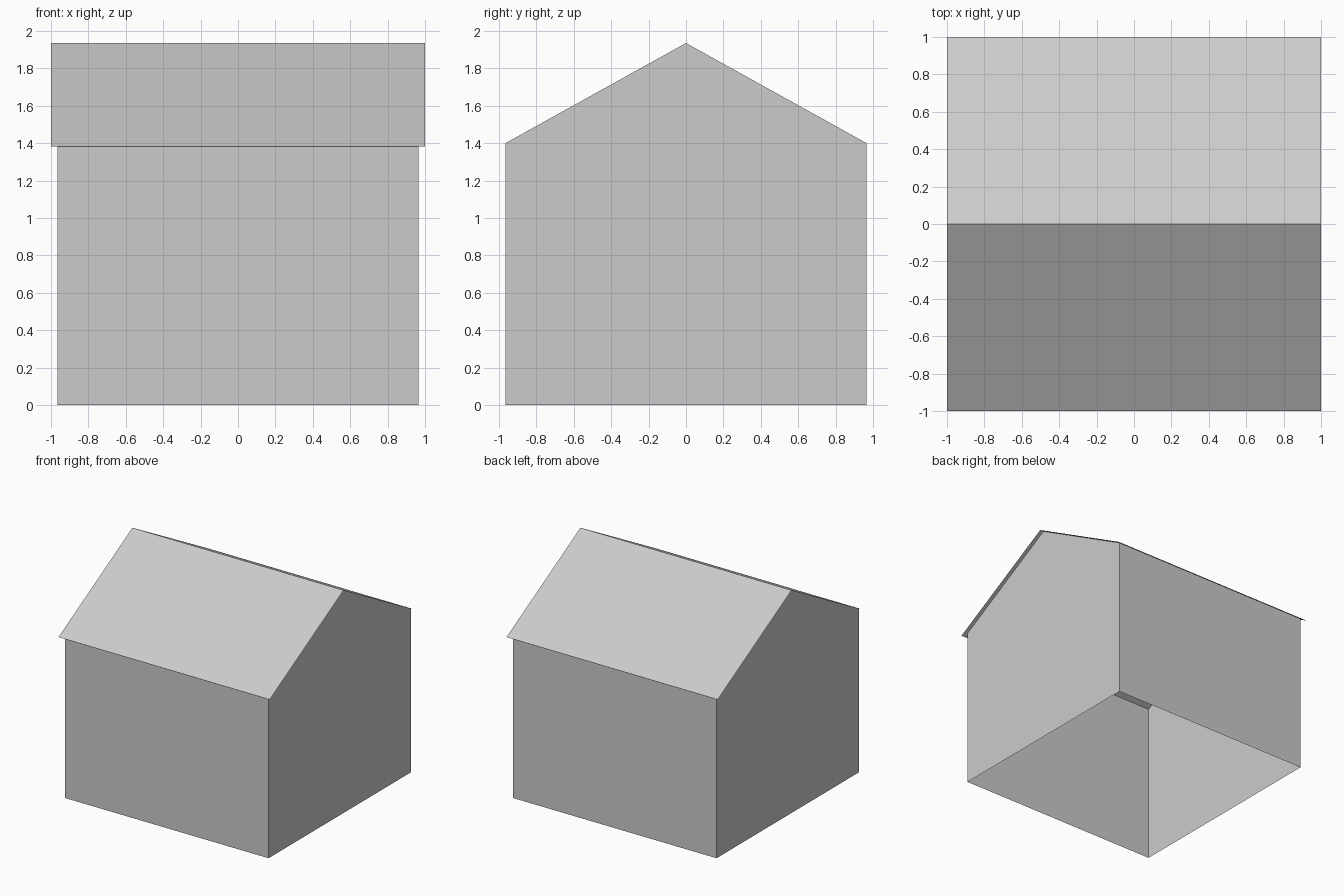
import bpy
import bmesh

cube = bpy.data.objects.get("Cube")
if cube:
    bpy.data.objects.remove(cube, do_unlink=True)

WALL = 0.965       # half width of the walls
EAVE = 1.40        # height of the wall tops
RIDGE = 1.935      # height of the roof ridge
SLOPE = (RIDGE - EAVE) / WALL

grey = bpy.data.materials.new("plain grey")
grey.use_nodes = True
colour = (0.6, 0.6, 0.6, 1)
grey.diffuse_color = colour
grey.node_tree.nodes["Principled BSDF"].inputs["Base Color"].default_value = colour


def sweep(name, profile, half, strips, caps=False):
    """Run a y-z profile along x, keeping only the listed strips and optional end caps."""
    bm = bmesh.new()
    ends = [[bm.verts.new((x, y, z)) for y, z in profile] for x in (-half, half)]
    left, right = ends
    for i in strips:
        bm.faces.new((left[i], right[i], right[i + 1], left[i + 1]))
    if caps:
        bm.faces.new(left)
        bm.faces.new(reversed(right))
    mesh = bpy.data.meshes.new(name)
    bm.to_mesh(mesh)
    bm.free()
    mesh.materials.append(grey)
    obj = bpy.data.objects.new(name, mesh)
    bpy.context.collection.objects.link(obj)
    return obj


# Open-bottomed walls: front, back and two gables
sweep("walls",
      [(-WALL, 0), (-WALL, EAVE), (0, RIDGE), (WALL, EAVE), (WALL, 0)],
      WALL, strips=(0, 3), caps=True)

# Thin folded roof sheet, overhanging on every side
sweep("roof",
      [(-1, RIDGE - SLOPE), (0, RIDGE), (1, RIDGE - SLOPE)],
      1, strips=(0, 1))
